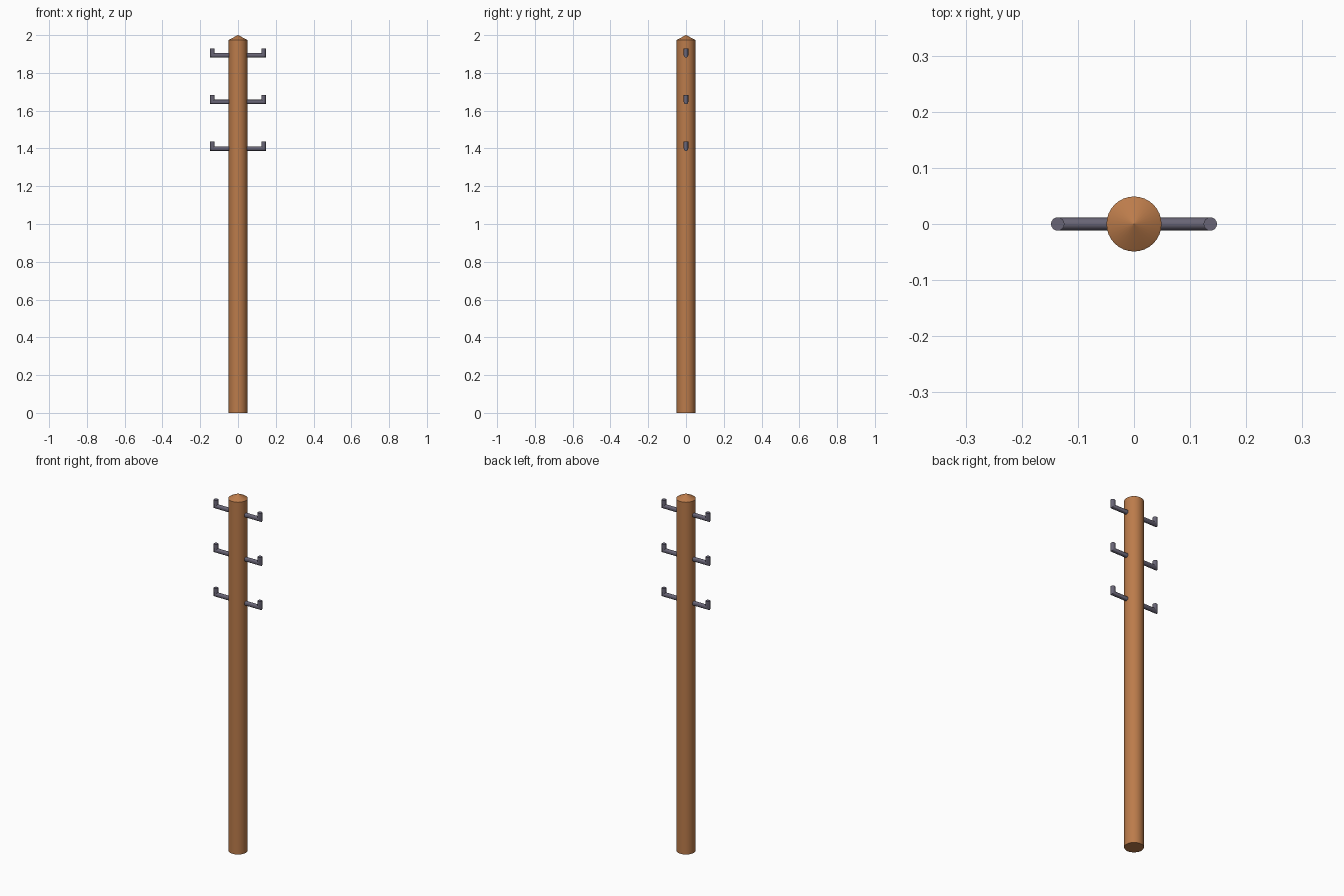
import bpy, bmesh, math

if "Cube" in bpy.data.objects:
    bpy.data.objects.remove(bpy.data.objects["Cube"])

SIDES = 32


def material(name, rgb):
    m = bpy.data.materials.new(name)
    m.diffuse_color = (*rgb, 1)
    m.use_nodes = True
    m.node_tree.nodes["Principled BSDF"].inputs["Base Color"].default_value = m.diffuse_color
    return m


def loft(name, rings, mat):
    """Skin a list of vertex rings into a closed, capped tube."""
    bm = bmesh.new()
    loops = [[bm.verts.new(p) for p in ring] for ring in rings]
    for a, b in zip(loops, loops[1:]):
        n = len(a)
        for i in range(n):
            bm.faces.new((a[i], a[(i + 1) % n], b[(i + 1) % n], b[i]))
    bm.faces.new(loops[0])
    bm.faces.new(loops[-1])
    bmesh.ops.remove_doubles(bm, verts=bm.verts, dist=1e-5)
    bmesh.ops.recalc_face_normals(bm, faces=bm.faces)
    mesh = bpy.data.meshes.new(name)
    bm.to_mesh(mesh)
    bm.free()
    mesh.materials.append(mat)
    obj = bpy.data.objects.new(name, mesh)
    bpy.context.collection.objects.link(obj)
    bpy.ops.object.select_all(action='DESELECT')
    obj.select_set(True)
    bpy.context.view_layer.objects.active = obj
    bpy.ops.object.shade_smooth_by_angle(angle=math.radians(25))
    return obj


def circle(r, n):
    return [(r * math.cos(2 * math.pi * i / n), r * math.sin(2 * math.pi * i / n))
            for i in range(n)]


wood = material("wood", (0.50, 0.20, 0.07))
iron = material("iron", (0.14, 0.13, 0.18))

# round post with a low conical cap
profile = [(0.049, 0), (0.049, 1.974), (0.045, 1.977), (0.0005, 2.0)]
loft("post", [[(x, y, z) for x, y in circle(r, SIDES)] for r, z in profile], wood)

# three cross bars, each with mitred upturned ends
R, REACH, RISE = 0.012, 0.136, 0.037
for k, z in enumerate((1.399, 1.646, 1.893)):
    sec = circle(R, 16)

    def ring(side, up):
        return [(side * (REACH - d), y, z + (RISE if up else d)) for y, d in sec]

    loft(f"hook_bar_{k + 1}",
         [ring(-1, True), ring(-1, False), ring(1, False), ring(1, True)], iron)
